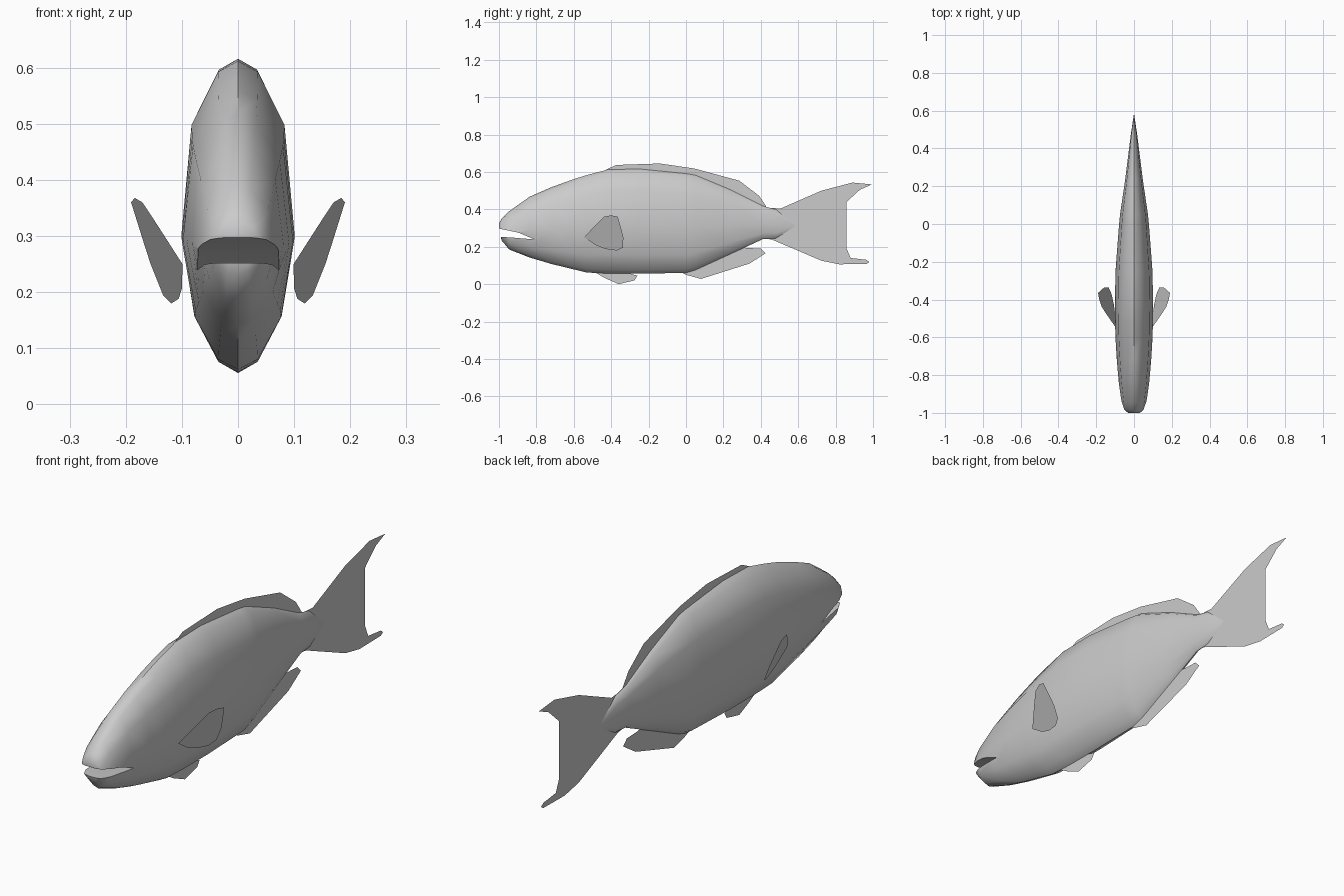
import bpy, bmesh

if "Cube" in bpy.data.objects:
    bpy.data.objects.remove(bpy.data.objects["Cube"])


def mesh_object(name, verts, faces):
    me = bpy.data.meshes.new(name)
    me.from_pydata(verts, [], faces)
    ob = bpy.data.objects.new(name, me)
    bpy.context.collection.objects.link(ob)
    bm = bmesh.new()
    bm.from_mesh(me)
    bmesh.ops.recalc_face_normals(bm, faces=bm.faces)
    bm.to_mesh(me)
    bm.free()
    return ob


def flat_fin(name, outline, place=lambda y, z: (0, y, z)):
    """Thin one-sheet fin from a side-view (y, z) outline."""
    return mesh_object(name, [place(y, z) for y, z in outline],
                       [tuple(range(len(outline)))])


# Body: stations of y, bottom z, top z, half width
stations = [
    (-1.00, 0.285, 0.325, 0.030), (-0.985, 0.232, 0.350, 0.052),
    (-0.945, 0.185, 0.390, 0.066), (-0.835, 0.142, 0.468, 0.081),
    (-0.72, 0.108, 0.518, 0.091), (-0.605, 0.080, 0.560, 0.098),
    (-0.53, 0.062, 0.583, 0.100), (-0.42, 0.057, 0.612, 0.101),
    (-0.25, 0.056, 0.616, 0.098), (0.00, 0.060, 0.591, 0.079),
    (0.05, 0.075, 0.583, 0.074), (0.24, 0.162, 0.504, 0.046),
    (0.41, 0.240, 0.418, 0.025), (0.48, 0.245, 0.400, 0.016),
]
# Cross-section: width share, height share
half = [(0, 1), (.35, .965), (.82, .795), (1, .44), (.77, .18), (.35, .035), (0, 0)]
section = half + [(-w, h) for w, h in half[-2:0:-1]]
n = len(section)
verts = [(w * sx, y, lo + (hi - lo) * sz)
         for y, lo, hi, w in stations for sx, sz in section]
faces = [tuple(range(n))]
for r in range(len(stations) - 1):
    for i in range(n):
        j = (i + 1) % n
        faces.append((r * n + i, r * n + j, (r + 1) * n + j, (r + 1) * n + i))
tip = len(verts)
verts.append((0, 0.585, 0.31))
last = (len(stations) - 1) * n
faces += [(last + i, last + (i + 1) % n, tip) for i in range(n)]
body = mesh_object("body", verts, faces)

# Mouth opening cut by a wedge
wedge = [(-1.1, .31), (-1, .297), (-.895, .275), (-.81, .239),
         (-.93, .249), (-.98, .252), (-1.1, .252)]
m = len(wedge)
cutter = mesh_object(
    "mouth_cutter", [(x, y, z) for x in (-.2, .2) for y, z in wedge],
    [tuple(range(m)), tuple(range(m, 2 * m))]
    + [(i, (i + 1) % m, m + (i + 1) % m, m + i) for i in range(m)])
cutter.hide_render = True
cut = body.modifiers.new("mouth", 'BOOLEAN')
cut.operation = 'DIFFERENCE'
cut.solver = 'EXACT'
cut.object = cutter
bpy.context.view_layer.objects.active = body
body.select_set(True)
bpy.ops.object.modifier_apply(modifier=cut.name)
bpy.data.objects.remove(cutter)
bpy.ops.object.shade_smooth_by_angle(angle=0.75)

# Fins on the centre line
flat_fin("tail_fin", [
    (.41, .41), (.505, .404), (.725, .50), (.89, .543), (.995, .533),
    (.93, .505), (.857, .438), (.857, .195), (.88, .14), (.965, .13),
    (.98, .118), (.965, .108), (.82, .106), (.725, .125), (.46, .238), (.41, .245)])
flat_fin("dorsal_fin", [
    (-.43, .61), (-.375, .637), (-.14, .645), (.045, .618), (.285, .553),
    (.39, .473), (.43, .415), (.40, .40), (.24, .48), (.04, .57), (-.25, .60)])
flat_fin("anal_fin", [
    (-.03, .065), (0, .05), (.08, .028), (.34, .11), (.425, .165),
    (.40, .19), (.33, .193), (.28, .20), (.05, .085)])
flat_fin("pelvic_fin", [
    (-.49, .065), (-.435, .033), (-.36, 0), (-.275, .02), (-.26, .045),
    (-.31, .06), (-.35, .07)])

# Side fins, flaring outward
pectoral = [(-.545, .25), (-.48, .32), (-.44, .36), (-.40, .368), (-.365, .36),
            (-.345, .29), (-.335, .25), (-.337, .195), (-.37, .18),
            (-.43, .188), (-.48, .207)]
for side, s in (("left", -1), ("right", 1)):
    flat_fin("pectoral_fin_" + side, pectoral,
             lambda y, z: (s * (.099 + .27 * (y + .545) + .39 * (z - .25)), y, z))
